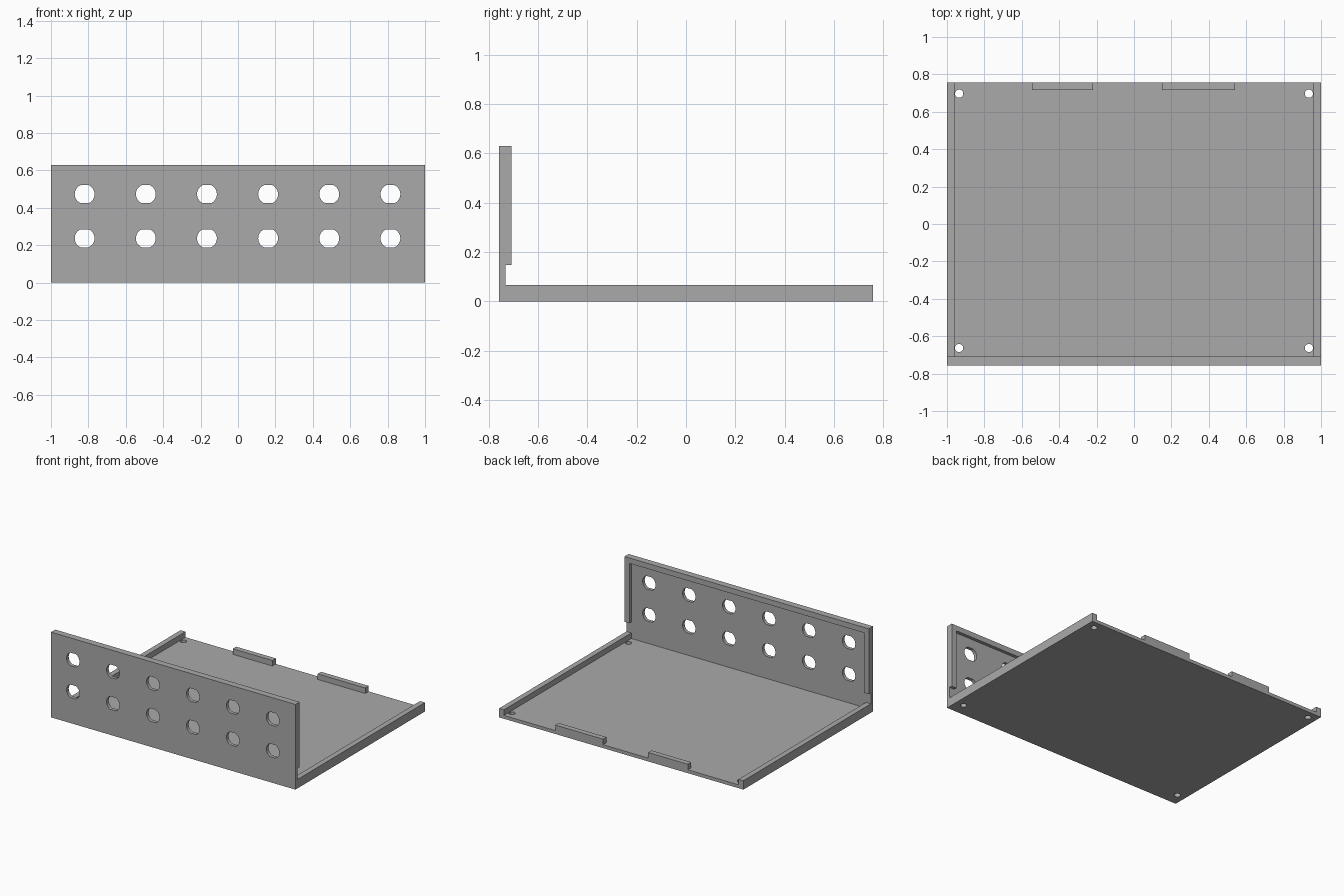
import bpy
import bmesh
from math import asin, cos, sin, pi
from mathutils import Matrix, Vector

default = bpy.data.objects.get("Cube")
if default:
    bpy.data.objects.remove(default, do_unlink=True)

# Main sizes
HALF_X, HALF_Y, HEIGHT = 1.0, 0.757, 0.63
SKIN = 0.025            # thickness of floor and front panel
RIM = 0.04              # width of walls and panel rim
WALL_TOP = 0.066        # height of side walls and back tabs
RIM_BOTTOM, RIM_DEPTH = 0.147, 0.049

grey = bpy.data.materials.new("plain grey")
grey.use_nodes = True
colour = (0.4, 0.4, 0.4, 1)
grey.diffuse_color = colour
grey.node_tree.nodes["Principled BSDF"].inputs["Base Color"].default_value = colour


def add_prism(bm, points, offset):
    """Extrude a closed outline along the offset vector."""
    face = bm.faces.new([bm.verts.new(p) for p in points])
    made = bmesh.ops.extrude_face_region(bm, geom=[face], use_keep_orig=True)
    moved = [v for v in made["geom"] if isinstance(v, bmesh.types.BMVert)]
    bmesh.ops.translate(bm, verts=moved, vec=Vector(offset))


def make_object(name, bm):
    bmesh.ops.recalc_face_normals(bm, faces=bm.faces)
    mesh = bpy.data.meshes.new(name)
    bm.to_mesh(mesh)
    bm.free()
    mesh.materials.append(grey)
    obj = bpy.data.objects.new(name, mesh)
    bpy.context.collection.objects.link(obj)
    return obj


def cut(target, cutter):
    mod = target.modifiers.new(cutter.name, "BOOLEAN")
    mod.operation, mod.solver, mod.object = "DIFFERENCE", "EXACT", cutter
    bpy.context.view_layer.objects.active = target
    bpy.ops.object.modifier_apply(modifier=mod.name)
    bpy.data.objects.remove(cutter, do_unlink=True)


# Tray and front panel from one side profile
front, back = -HALF_Y, HALF_Y
profile = [(front, 0), (back, 0), (back, WALL_TOP), (front + SKIN, WALL_TOP),
           (front + SKIN, RIM_BOTTOM), (front + RIM_DEPTH, RIM_BOTTOM),
           (front + RIM_DEPTH, HEIGHT), (front, HEIGHT)]
bm = bmesh.new()
add_prism(bm, [(-HALF_X, y, z) for y, z in profile], (2 * HALF_X, 0, 0))
tray = make_object("tray_with_front_panel", bm)

# Hollow inside, notched around the two back tabs
inner, tab_y, beyond = HALF_X - RIM, back - RIM, back + 0.1
outline = [(-inner, front + SKIN), (inner, front + SKIN), (inner, beyond)]
for left, right in [(0.15, 0.54), (-0.545, -0.22)]:
    outline += [(right, beyond), (right, tab_y), (left, tab_y), (left, beyond)]
outline.append((-inner, beyond))
bm = bmesh.new()
add_prism(bm, [(x, y, SKIN) for x, y in outline], (0, 0, HEIGHT - RIM - SKIN))
cut(tray, make_object("pocket_cutter", bm))

# Panel holes: round with flat top and bottom
bm = bmesh.new()
radius, flat = 0.053, 0.048
limit = asin(flat / radius)
arc = [-limit + 2 * limit * i / 12 for i in range(13)]
arc += [a + pi for a in arc]
for column in range(6):
    for z in (0.237, 0.473):
        x = -0.82 + column * 0.327
        add_prism(bm, [(x + radius * cos(a), front - 0.05, z + radius * sin(a))
                       for a in arc], (0, 0.2, 0))

# Corner screw holes through the floor
for x in (-0.935, 0.935):
    for y in (-0.663, 0.697):
        bmesh.ops.create_cone(bm, cap_ends=True, segments=24, radius1=0.022,
                              radius2=0.022, depth=0.2,
                              matrix=Matrix.Translation((x, y, 0)))
cut(tray, make_object("hole_cutter", bm))

# Smooth hole walls, sharp edges elsewhere
bpy.ops.object.select_all(action="DESELECT")
tray.select_set(True)
bpy.context.view_layer.objects.active = tray
bpy.ops.object.shade_smooth_by_angle(angle=0.5)
